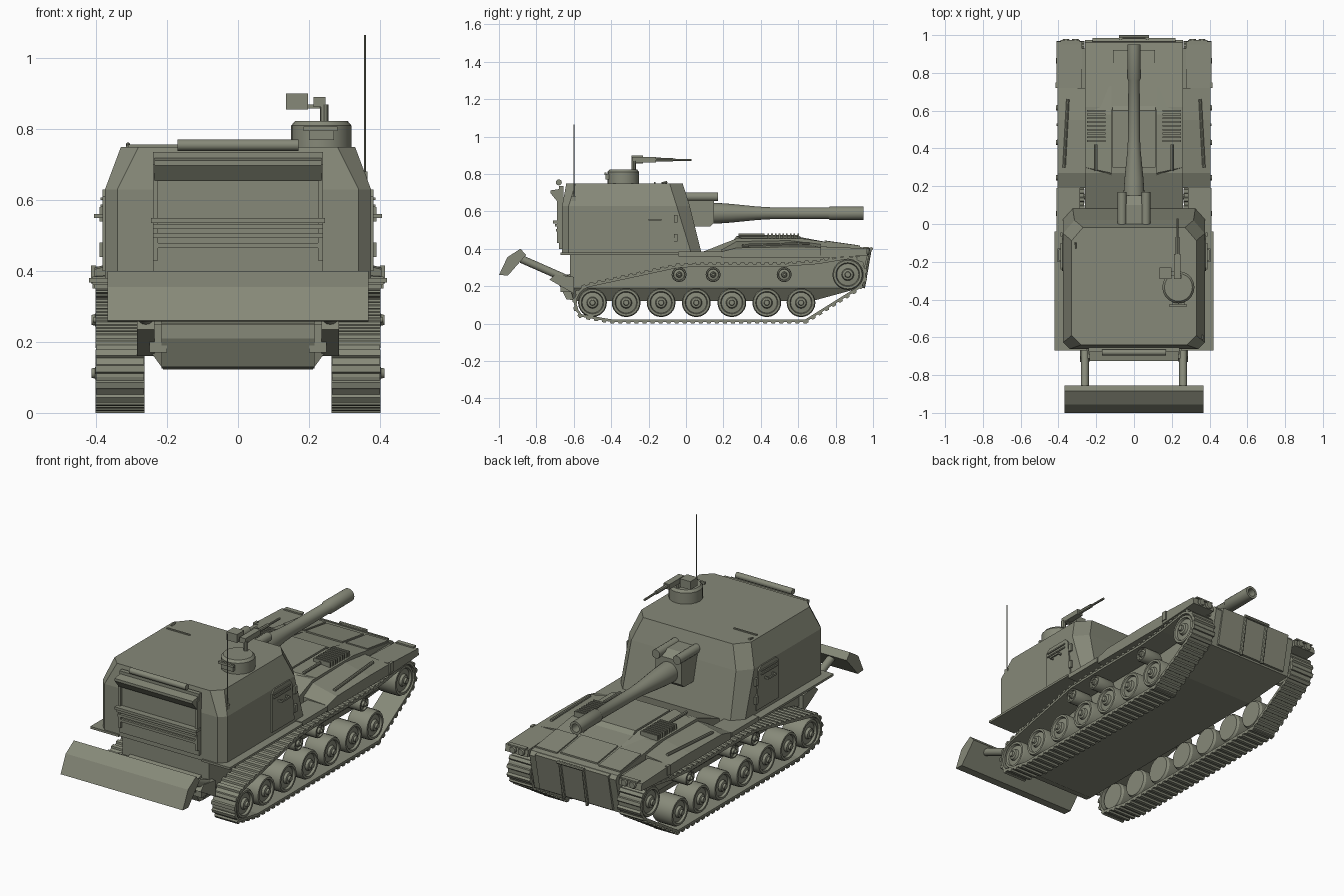
import bpy, bmesh
from math import sin, cos, pi, radians, hypot
from mathutils import Vector

if "Cube" in bpy.data.objects:
    bpy.data.objects.remove(bpy.data.objects["Cube"])

olive = bpy.data.materials.new("olive_paint")
olive.diffuse_color = (0.24, 0.25, 0.19, 1)
olive.use_nodes = True
olive.node_tree.nodes["Principled BSDF"].inputs["Base Color"].default_value = olive.diffuse_color


def make(name, verts, faces, mirror=False, smooth=False):
    me = bpy.data.meshes.new(name)
    me.from_pydata([tuple(v) for v in verts], [], faces)
    bm = bmesh.new()
    bm.from_mesh(me)
    bmesh.ops.remove_doubles(bm, verts=bm.verts, dist=1e-5)
    bmesh.ops.recalc_face_normals(bm, faces=bm.faces)
    bm.to_mesh(me)
    bm.free()
    me.materials.append(olive)
    ob = bpy.data.objects.new(name, me)
    bpy.context.collection.objects.link(ob)
    if mirror:
        ob.modifiers.new("mirror", 'MIRROR').use_mirror_merge = False
    if smooth:
        bpy.ops.object.select_all(action='DESELECT')
        ob.select_set(True)
        bpy.context.view_layer.objects.active = ob
        bpy.ops.object.shade_smooth_by_angle(angle=radians(32))
    return ob


def loft(name, rings, mirror=False, smooth=False, closed=False):
    """Skin equal-length rings; cap the ends unless closed into a loop."""
    n, m = len(rings[0]), len(rings)
    verts = [v for r in rings for v in r]
    faces = [(i * n + j, i * n + (j + 1) % n, (i + 1) % m * n + (j + 1) % n, (i + 1) % m * n + j)
             for i in range(m if closed else m - 1) for j in range(n)]
    if not closed:
        faces += [tuple(range(n)), tuple(range((m - 1) * n, m * n))]
    return make(name, verts, faces, mirror, smooth)


def prism(name, prof, x0, x1, prof2=None, mirror=False):
    """Side profile (y, z) stretched across x."""
    return loft(name, [[(x0, y, z) for y, z in prof], [(x1, y, z) for y, z in prof2 or prof]], mirror)


def box(name, x0, x1, y0, y1, z0, z1, mirror=False):
    return prism(name, [(y0, z0), (y1, z0), (y1, z1), (y0, z1)], x0, x1, None, mirror)


def lathe(name, centre, axis, prof, seg=24, mirror=False):
    """Turned part: prof holds (distance along axis, radius)."""
    q = Vector((0, 0, 1)).rotation_difference(Vector(axis))
    c = Vector(centre)
    rings = [[c + q @ Vector((r * cos(2 * pi * k / seg), r * sin(2 * pi * k / seg), a))
              for k in range(seg)] for a, r in prof]
    return loft(name, rings, mirror, True)


def rod(name, p, q, r, seg=10, mirror=False):
    d = Vector(q) - Vector(p)
    return lathe(name, p, d.normalized(), [(0, r), (d.length, r)], seg, mirror)


# hull: upper body, tapered belly, nose plate, rear housing
prism("hull_upper", [(-.62, .19), (.93, .19), (.975, .385), (.96, .405), (.62, .455), (.27, .455),
                     (.08, .38), (-.62, .375)], -.26, .26)
loft("hull_belly", [[(-w, y0, z), (w, y0, z), (w, y1, z), (-w, y1, z)]
                    for w, y0, y1, z in ((.21, -.6, .68, .122), (.26, -.62, .93, .19))])
prism("nose_plate", [(.93, .2), (.945, .2), (.985, .4), (.965, .405)], -.22, .22)
prism("rear_housing", [(-.6, .125), (-.64, .13), (-.68, .21), (-.68, .25), (-.6, .27)], -.215, .215)
box("rear_side_bracket", .2, .25, -.67, -.6, .17, .25, True)

# nose towing bars
rod("tow_bar", (.07, .948, .19), (.07, .985, .405), .009, 8, True)
rod("tow_bar_top", (-.08, .991, .4), (.08, .991, .4), .009, 8)

# engine deck: raised plates, grilles, front hatch panels
prism("engine_cover", [(.25, .44), (.27, .468), (.58, .468), (.73, .44), (.73, .42), (.25, .42)],
      .12, .26, [(.27, .43), (.3, .455), (.58, .455), (.71, .43), (.71, .41), (.27, .41)], True)
prism("centre_deck_plate", [(.3, .45), (.3, .473), (.6, .473), (.63, .45)], -.115, .115)
prism("front_deck_hatch", [(.74, .43), (.74, .445), (.92, .419), (.92, .405)], -.11, .11)
prism("side_deck_hatch", [(.75, .43), (.75, .442), (.93, .417), (.93, .405)], .125, .255, None, True)
for i in range(9):
    y = .435 + i * .02
    box(f"grille_slat_{i}", .15, .25, y, y + .009, .455, .483, True)
rod("deck_rail", (.2, .28, .475), (.2, .42, .475), .008, 8, True)

# fenders and storage bins
box("rear_fender", .25, .42, -.67, -.04, .368, .38, True)
box("mid_fender", .285, .41, -.04, .19, .36, .385, True)
prism("fender_bin", [(.19, .35), (.19, .395), (.27, .44), (.55, .445), (.72, .425), (.72, .35)], .255, .405,
      [(.19, .35), (.19, .385), (.27, .405), (.55, .41), (.72, .408), (.72, .35)], True)
prism("front_fender", [(.72, .35), (.72, .412), (.965, .402), (.97, .365), (.9, .36)], .275, .41, None, True)
box("fender_inner_strip", .25, .28, .72, .93, .36, .40, True)
box("fender_clamp", .4, .415, .72, .75, .365, .415, True)
rod("fender_tool", (.37, .3, .418), (.35, .66, .428), .008, 8, True)
for x in (.31, .36):
    lathe("headlight", (x, .955, .385), (0, 1, 0), [(0, .016), (.018, .02), (.025, .016)], 12, True)
box("headlight_guard", .285, .39, .95, .975, .402, .41, True)

# tracks: a belt around the wheels with raised cleats
path = [(.64, .016)]
path += [(.865 + .09 * cos(radians(a)), .262 + .09 * sin(radians(a))) for a in range(-57, 92, 21)]
path += [(.7, .325), (.525, .312), (.145, .312), (-.037, .307), (-.3, .25)]
path += [(-.5 + .092 * cos(radians(a)), .113 + .092 * sin(radians(a))) for a in range(103, 250, 21)]
path += [(-.4, .016)]
n = len(path)


def tangent(a, b):
    l = hypot(b[0] - a[0], b[1] - a[1])
    return (b[0] - a[0]) / l, (b[1] - a[1]) / l, l


rings = []
for i, (y, z) in enumerate(path):
    ty, tz, _ = tangent(path[i - 1], path[(i + 1) % n])
    rings.append([(x, y + s * tz, z - s * ty) for x, s in ((.265, .007), (.4, .007), (.4, -.007), (.265, -.007))])
for r in (rings[0], rings[-1]):
    r[:] = [(x, y, max(z, .009)) for x, y, z in r]
loft("track_belt", rings, True, False, True)
verts, faces, carry = [], [], 0
for i in range(n):
    a, b = path[i], path[(i + 1) % n]
    ty, tz, l = tangent(a, b)
    while carry < l:
        y, z, k = a[0] + ty * carry, a[1] + tz * carry, len(verts)
        for x in (.263, .402):
            for u, s in ((-.014, .004), (.014, .004), (.009, .016), (-.009, .016)):
                verts.append((x, y + ty * u + tz * s, max(z + tz * u - ty * s, 0)))
        faces += [tuple(k + v for v in f) for f in ((0, 1, 2, 3), (4, 5, 6, 7), (0, 1, 5, 4),
                                                    (1, 2, 6, 5), (2, 3, 7, 6), (3, 0, 4, 7))]
        carry += .043
    carry -= l
make("track_cleats", verts, faces, True)

# running gear: dished wheels with hubs
wheel = [(0, 0), (0, .9), (.012, 1), (.11, 1), (.12, .93), (.12, .78), (.108, .72), (.112, .4),
         (.125, .34), (.128, .2), (.138, .17), (.138, 0)]
for i, y in enumerate((-.5, -.32, -.133, .055, .245, .432, .615)):
    lathe(f"road_wheel_{i}", (.275, y, .112), (1, 0, 0), [(a, r * .077) for a, r in wheel], 24, True)
lathe("drive_sprocket", (.275, .865, .262), (1, 0, 0), [(a, r * .082) for a, r in wheel], 24, True)
for i, y in enumerate((-.037, .145, .525)):
    lathe(f"return_roller_{i}", (.285, y, .262), (1, 0, 0), [(a * .9, r * .04) for a, r in wheel], 16, True)
    rod(f"roller_axle_{i}", (.25, y, .262), (.3, y, .262), .015, 10, True)

# turret shell: plan rings with cut corners
rings = []
for w, yr, yf, cr, cf, lf, z in ((.375, -.662, .085, .035, .055, .05, .37),
                                 (.375, -.662, .02, .035, .07, .06, .63),
                                 (.33, -.64, -.018, .05, .07, .06, .75)):
    half = [(w - cr, yr), (w, yr + cr), (w, yf - cf), (w - lf, yf)]
    rings.append([(x, y, z) for x, y in half] + [(-x, y, z) for x, y in half[::-1]])
loft("turret_shell", rings)

# turret side doors and handles
prism("side_door", [(-.25, .4), (-.06, .4), (-.08, .61), (-.1, .63), (-.23, .63), (-.25, .61)],
      .37, .382, None, True)
box("door_handle", .398, .406, -.2, -.13, .55, .56, True)
for y in (-.2, -.137):
    box("door_handle_post", .375, .402, y, y + .007, .55, .56, True)
for z in (.58, .6):
    box("door_latch", .378, .388, -.24, -.1, z, z + .007, True)
for z in (.44, .54):
    box("door_hinge", .378, .39, -.065, -.045, z, z + .04, True)

# turret rear door, hood and steps
box("rear_door", -.24, .24, -.678, -.655, .4, .735)
prism("rear_hood", [(-.66, .722), (-.725, .712), (-.725, .698), (-.69, .655), (-.66, .655)], -.235, .235)
rod("rear_roll", (-.17, -.68, .755), (.17, -.68, .755), .016, 12)
for i, (z, d, w) in enumerate(((.543, .712, .245), (.525, .7, .24), (.5, .695, .24), (.472, .69, .24))):
    box(f"rear_door_bar_{i}", -w, w, -d, -.67, z - .007, z + .007)
box("rear_door_rib", -.24, -.225, -.69, -.67, .43, .7, True)

# roof fittings
box("roof_hatch_rail", -.31, -.17, -.172, -.164, .748, .756)
rod("roof_hook", (-.31, -.13, .75), (-.31, -.1, .757), .006, 8)
rod("antenna", (.358, -.6, .66), (.358, -.6, 1.065), .003, 6)
box("antenna_mount", .335, .365, -.612, -.588, .65, .68)

# cupola and machine gun
lathe("cupola", (.235, -.335, .74), (0, 0, 1), [(0, .085), (.07, .085), (.083, .074), (.083, 0)], 20)
box("cupola_hatch_bar", .185, .28, -.437, -.425, .795, .808)
box("cupola_hinge", .2, .27, -.43, -.4, .77, .8)
rod("gun_post", (.243, -.28, .81), (.243, -.28, .87), .012, 8)
box("gun_receiver", .213, .247, -.29, -.16, .862, .89)
rod("gun_barrel", (.23, -.16, .877), (.23, .03, .874), .006, 8)
rod("gun_jacket", (.23, -.16, .877), (.23, -.07, .876), .01, 8)
box("ammo_box", .135, .198, -.292, -.23, .855, .9)
box("ammo_arm", .19, .245, -.275, -.25, .858, .87)

# main gun: mantlet, recoil cylinders, hollow barrel
prism("mantlet", [(-.02, .52), (.13, .52), (.15, .54), (.15, .665), (.1, .69), (-.04, .69)], -.078, .078)
rod("recoil_cylinder", (.063, -.02, .678), (.063, .17, .678), .024, 14, True)
lathe("main_barrel", (0, 0, .59), (0, 1, 0),
      [(.1, .056), (.17, .055), (.24, .05), (.38, .036), (.45, .032), (.76, .03), (.77, .036),
       (.95, .035), (.95, .022), (.85, .022), (.85, 0)], 24)

# recoil spade: blade, arms and pivots
prism("spade_blade", [(-1, .26), (-.952, .257), (-.855, .367), (-.885, .4), (-.955, .355)], -.368, .368)
rod("spade_arm", (.26, -.88, .345), (.26, -.63, .235), .021, 12, True)
prism("spade_pivot", [(-.73, .235), (-.7, .262), (-.6, .25), (-.6, .16)], .235, .285, None, True)
